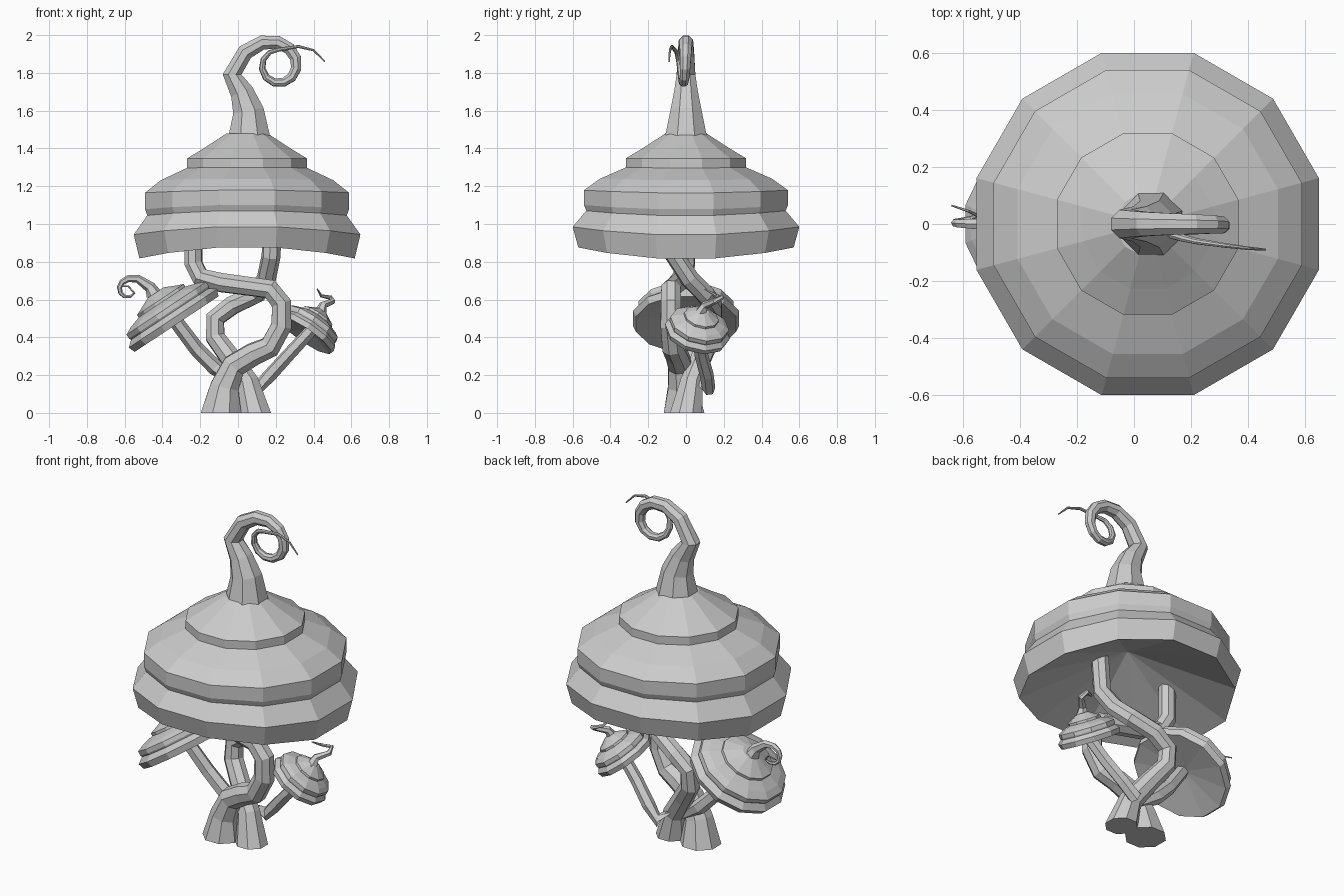
import bpy, bmesh, math
from mathutils import Matrix, Vector

old = bpy.data.objects.get("Cube")
if old:
    bpy.data.objects.remove(old, do_unlink=True)

UP = Vector((0, 0, 1))
GREY = (.6, .6, .6, 1)
material = bpy.data.materials.new("plain grey")
material.use_nodes = True
material.diffuse_color = GREY
material.node_tree.nodes["Principled BSDF"].inputs["Base Color"].default_value = GREY


def skin(name, rings):
    """Join equal rings of points into a closed, flat-shaded skin."""
    bm = bmesh.new()
    loops = [[bm.verts.new(point) for point in ring] for ring in rings]
    for lower, upper in zip(loops, loops[1:]):
        for i in range(len(lower)):
            bm.faces.new((lower[i - 1], lower[i], upper[i], upper[i - 1]))
    bm.faces.new(loops[0])
    bm.faces.new(loops[-1])
    bmesh.ops.recalc_face_normals(bm, faces=bm.faces)
    mesh = bpy.data.meshes.new(name)
    bm.to_mesh(mesh)
    bm.free()
    mesh.materials.append(material)
    bpy.context.collection.objects.link(bpy.data.objects.new(name, mesh))


def corner_angles(sides):
    return [math.tau * (k + .5) / sides for k in range(sides)]


def tube(name, path, start, end, flare=0, sides=8):
    """Untwisted tube that tapers evenly, with an optional flared foot."""
    points = [Vector(point) for point in path]
    last = len(points) - 1
    side = Vector((0, 1, 0))
    previous = UP
    rings = []
    for i, point in enumerate(points):
        # The first ring lies level, so that feet stand flat
        forward = UP
        if i:
            before = point - points[i - 1]
            after = points[min(i + 1, last)] - point
            forward = (before.normalized() + after.normalized()).normalized()
        side = previous.rotation_difference(forward) @ side
        side = (side - forward * side.dot(forward)).normalized()
        across = forward.cross(side)
        previous = forward
        left = 1 - i / last
        radius = end + (start - end) * left + flare * left ** 12
        rings.append([point + radius * (math.cos(a) * side + math.sin(a) * across)
                      for a in corner_angles(sides)])
    skin(name, rings)


def curl(centre, outer, inner, first, turn, steps, drift):
    """Points of a tightening spiral seen from the front, drifting in depth."""
    points = []
    for i in range(steps + 1):
        s = i / steps
        radius = inner + (outer - inner) * (1 - s) ** 6
        angle = math.radians(first + turn * s)
        offset = Vector((math.cos(angle) * radius, drift * s ** 3, math.sin(angle) * radius))
        points.append(Vector(centre) + offset)
    return points


# Tier outline shared by every cap: share of half width, share of height
TIERS = [(.95, 0), (1, .18), (.88, .32), (.9, .37), (.9, .5),
         (.76, .6), (.53, .7), (.53, .78), (.38, .87), (.18, 1)]


def cap(name, centre, axis, width, height, hollow, droop=0, sides=12):
    """Tiered cap with a hollow underside; its rim may droop at both sides."""
    turn = UP.rotation_difference(Vector(axis)).to_matrix().to_4x4()
    place = Matrix.Translation(centre) @ turn
    rings = []
    for share, level in [(.01, hollow)] + TIERS:
        radius = share * width / math.cos(math.pi / sides)
        ring = []
        for angle in corner_angles(sides):
            x, y = math.cos(angle), math.sin(angle)
            sag = droop * share * (x * (1 - level)) ** 2
            ring.append(place @ Vector((radius * x, radius * y, height * level - sag)))
        rings.append(ring)
    skin(name, rings)


# Caps
cap("large_cap", (.048, 0, .88), UP, .6, .6, hollow=.38, droop=.07)
cap("right_cap", (-.325, 0, .47), (-.55, 0, .83), .28, .2, hollow=.22)
cap("left_cap", (.355, .055, .41), (.55, .22, .8), .168, .16, hollow=.25, sides=10)

# Curled tips of the caps
spiral = curl((.215, 0, 1.835), .25, .088, 190, -460, 14, -.06)
tube("large_cap_curl",
     [(.06, 0, 1.44), (.055, 0, 1.6), (.02, 0, 1.7), *spiral,
      (.32, -.075, 1.94), (.4, -.085, 1.92), (.46, -.09, 1.86)],
     .05, .004, flare=.075)

spiral = curl((-.585, 0, .655), .12, .042, 5, 325, 8, .03)
tube("right_cap_curl", [(-.43, 0, .61), *spiral, (-.58, .045, .67), (-.64, .065, .67)],
     .023, .003, flare=.03, sides=6)

tube("left_cap_tip",
     [(.43, .07, .52), (.45, .1, .57), (.5, .15, .59), (.49, .19, .61),
      (.44, .16, .62), (.42, .1, .655)],
     .025, .004, flare=.015, sides=6)

# Two winding trunks that cross
tube("front_trunk",
     [(-.09, -.01, 0), (-.07, -.02, .14), (-.02, -.03, .25), (.08, -.05, .31),
      (.17, -.07, .35), (.23, -.08, .46), (.23, -.08, .58), (.17, -.08, .655),
      (-.09, -.04, .69), (-.2, -.02, .72), (-.235, 0, .79), (-.235, 0, 1.05)],
     .068, .048, flare=.048)
tube("back_trunk",
     [(.09, 0, 0), (.05, .03, .16), (-.04, .08, .29), (-.12, .13, .4), (-.12, .14, .5),
      (-.03, .14, .57), (.1, .1, .63), (.15, .02, .71), (.175, -.06, .83), (.185, -.07, 1.06)],
     .057, .05, flare=.035)

# Thin branches that carry the side caps
tube("right_branch", [(0, .02, .15), (-.12, .04, .24), (-.22, .03, .34), (-.34, 0, .5)],
     .045, .038, sides=6)
tube("left_branch",
     [(.04, .05, .19), (.1, .12, .13), (.17, .11, .2), (.27, .08, .31), (.39, .06, .44)],
     .04, .034, sides=6)
